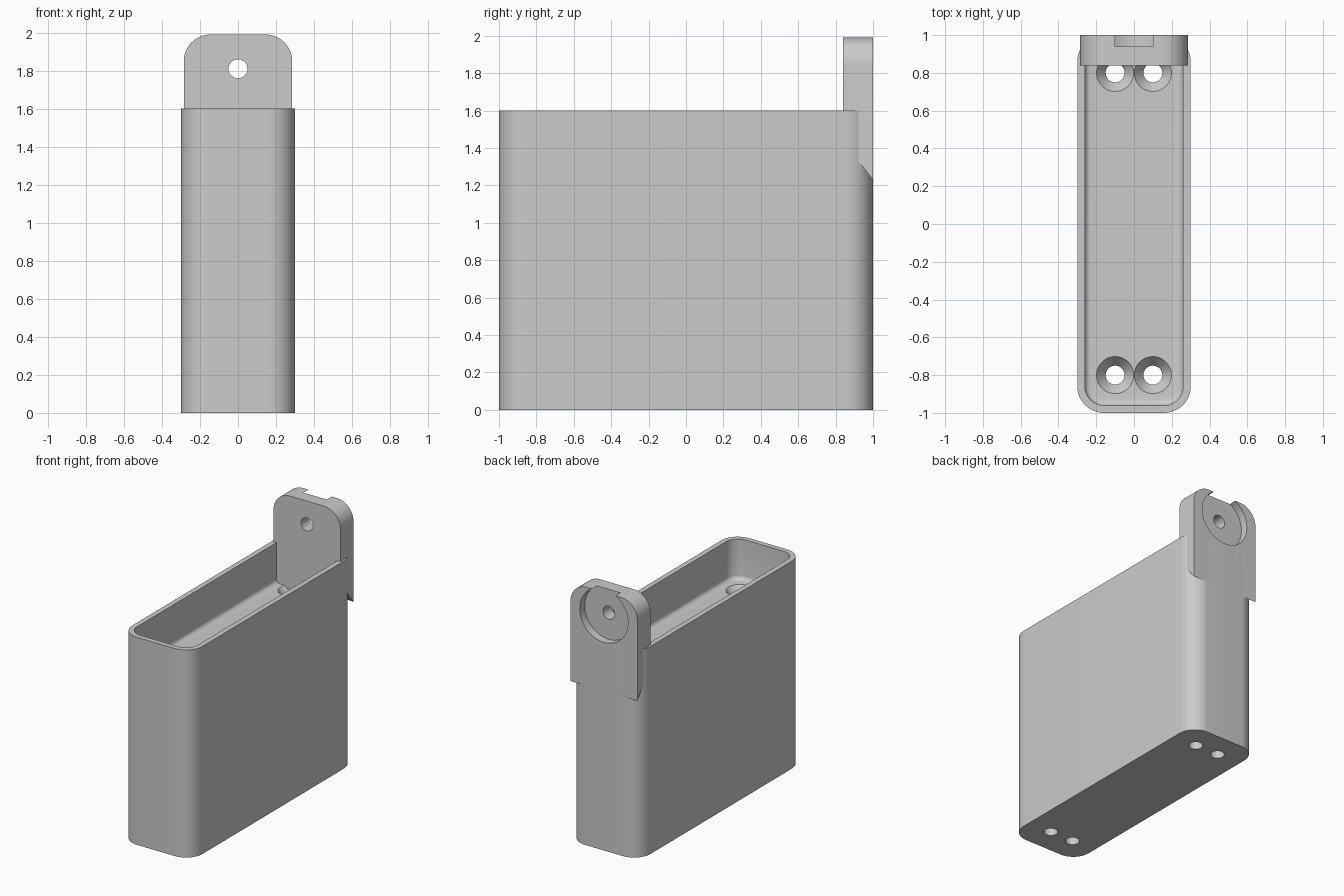
import bpy, bmesh, math
from mathutils import Matrix, Vector

if "Cube" in bpy.data.objects:
    bpy.data.objects.remove(bpy.data.objects["Cube"])

COLOUR = (0.6, 0.6, 0.6, 1)
grey = bpy.data.materials.new("plain grey")
grey.use_nodes = True
grey.diffuse_color = COLOUR
grey.node_tree.nodes["Principled BSDF"].inputs["Base Color"].default_value = COLOUR


def make_object(name, bm, helper=False):
    bmesh.ops.recalc_face_normals(bm, faces=bm.faces)
    mesh = bpy.data.meshes.new(name)
    bm.to_mesh(mesh)
    bm.free()
    mesh.materials.append(grey)
    obj = bpy.data.objects.new(name, mesh)
    bpy.context.collection.objects.link(obj)
    if helper:
        obj.hide_render = True
        obj.hide_viewport = True
        obj.display_type = 'WIRE'
    return obj


def box(lo, hi):
    bm = bmesh.new()
    lo, hi = Vector(lo), Vector(hi)
    size = hi - lo
    bmesh.ops.create_cube(bm, size=1, matrix=Matrix.Translation((lo + hi) / 2)
                          @ Matrix.Diagonal((*size, 1)))
    return bm


def bevel(bm, rule, radius, segments):
    edges = [e for e in bm.edges if rule(*(v.co for v in e.verts))]
    bmesh.ops.bevel(bm, geom=edges, offset=radius, segments=segments,
                    affect='EDGES', profile=0.5)


def upright(a, b):
    return abs(a.z - b.z) > 0.1


def cone(bm, centre, r_low, r_high, length, rotation=Matrix()):
    bmesh.ops.create_cone(bm, cap_ends=True, segments=48, radius1=r_low,
                          radius2=r_high, depth=length,
                          matrix=Matrix.Translation(centre) @ rotation)


def cut(obj, cutter):
    mod = obj.modifiers.new(cutter.name, 'BOOLEAN')
    mod.operation = 'DIFFERENCE'
    mod.solver = 'EXACT'
    mod.object = cutter


def finish(obj):
    # Bake the cuts, then smooth the curved walls
    bpy.ops.object.select_all(action='DESELECT')
    obj.select_set(True)
    bpy.context.view_layer.objects.active = obj
    for mod in list(obj.modifiers):
        bpy.ops.object.modifier_apply(modifier=mod.name)
    bpy.ops.object.shade_smooth_by_angle(angle=math.radians(30))


HEIGHT, FLOOR, WALL, CORNER = 1.6, 1.29, 0.04, 0.14

# Deep rounded block
bm = box((-0.3, -1, 0), (0.3, 1, HEIGHT))
bevel(bm, upright, CORNER, 12)
holder_body = make_object("holder_body", bm)

# Tray recess with a filleted floor
bm = box((-0.3 + WALL, -1 + WALL, FLOOR), (0.3 - WALL, 1 - WALL, HEIGHT + 0.2))
bevel(bm, upright, CORNER - WALL, 12)
bevel(bm, lambda a, b: max(a.z, b.z) < FLOOR + 0.001, 0.03, 4)
cut(holder_body, make_object("tray_cutter", bm, True))

# Four countersunk screw holes through the block
SINK = 0.06
for i, (x, y) in enumerate((sx, sy) for sx in (-0.1, 0.1) for sy in (-0.8, 0.8)):
    bm = bmesh.new()
    cone(bm, (x, y, FLOOR / 2), 0.05, 0.05, FLOOR + 0.2)
    cut(holder_body, make_object(f"screw_hole_cutter_{i}", bm, True))
    bm = bmesh.new()
    cone(bm, (x, y, FLOOR - SINK / 2 + 0.0005), 0.05, 0.099, SINK + 0.001)
    cut(holder_body, make_object(f"countersink_cutter_{i}", bm, True))
finish(holder_body)

# Hanging tab: side profile extruded across, sloped underneath, round on top
TAB_TOP, HALF = 1.99, 0.285
profile = [(0.84, FLOOR - 0.02), (0.92, 1.33), (1, 1.23), (1, TAB_TOP), (0.84, TAB_TOP)]
bm = bmesh.new()
face = bm.faces.new([bm.verts.new((-HALF, y, z)) for y, z in profile])
side = bmesh.ops.extrude_face_region(bm, geom=[face])["geom"]
bmesh.ops.translate(bm, vec=(2 * HALF, 0, 0),
                    verts=[g for g in side if isinstance(g, bmesh.types.BMVert)])
bevel(bm, lambda a, b: min(a.z, b.z) > TAB_TOP - 0.01 and abs(a.x - b.x) < 0.01,
      CORNER, 12)
hanging_tab = make_object("hanging_tab", bm)

# Screw hole and round pocket open at the top of the tab
turn = Matrix.Rotation(math.pi / 2, 4, 'X')
for name, radius, y, length in (("tab_hole_cutter", 0.05, 0.92, 0.4),
                                ("tab_pocket_cutter", 0.206, 1.04, 0.2)):
    bm = bmesh.new()
    cone(bm, (0, y, 1.81), radius, radius, length, turn)
    cut(hanging_tab, make_object(name, bm, True))
finish(hanging_tab)
